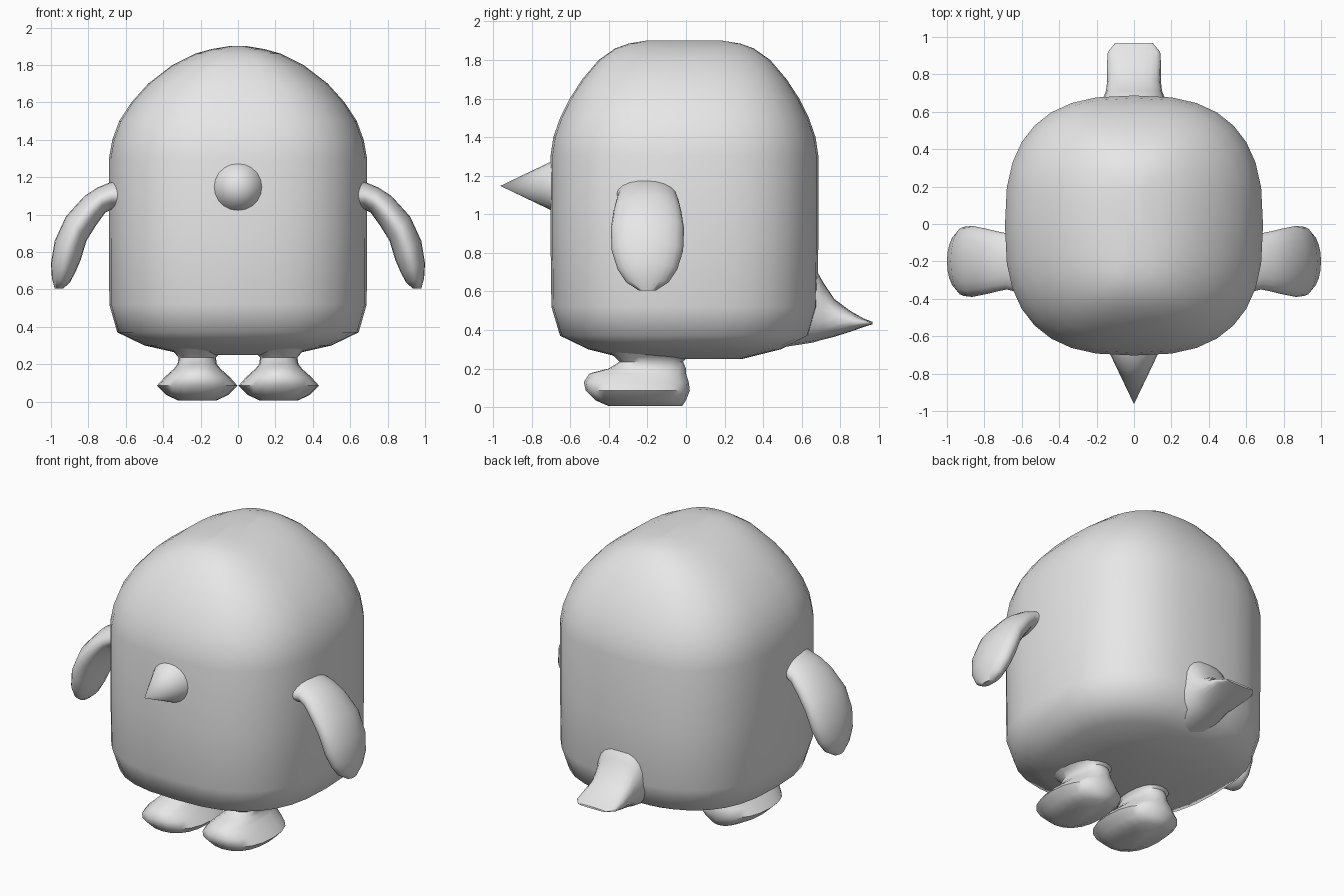
import bpy, bmesh
from math import sin, cos, pi, copysign
from mathutils import Vector, Matrix

cube = bpy.data.objects.get("Cube")
if cube:
    bpy.data.objects.remove(cube, do_unlink=True)

grey = bpy.data.materials.new("plain_grey")
grey.use_nodes = True
grey.diffuse_color = (0.8, 0.8, 0.8, 1)
grey.node_tree.nodes["Principled BSDF"].inputs["Base Color"].default_value = (0.8, 0.8, 0.8, 1)


def finish(name, bm, angle):
    bmesh.ops.recalc_face_normals(bm, faces=bm.faces)
    mesh = bpy.data.meshes.new(name)
    bm.to_mesh(mesh)
    bm.free()
    obj = bpy.data.objects.new(name, mesh)
    obj.data.materials.append(grey)
    bpy.context.collection.objects.link(obj)
    bpy.ops.object.select_all(action="DESELECT")
    obj.select_set(True)
    bpy.context.view_layer.objects.active = obj
    bpy.ops.object.shade_smooth_by_angle(angle=angle)
    return obj


def loft(name, rings, sides=24, power=2.0):
    """Skin rounded rings, each given as (centre, half axis u, half axis v)."""
    bm = bmesh.new()
    loops = []
    for centre, u, v in rings:
        loop = []
        for i in range(sides):
            a = 2 * pi * i / sides
            c, s = cos(a), sin(a)
            cu = copysign(abs(c) ** (2 / power), c)
            sv = copysign(abs(s) ** (2 / power), s)
            loop.append(bm.verts.new(Vector(centre) + Vector(u) * cu + Vector(v) * sv))
        loops.append(loop)
    for low, high in zip(loops, loops[1:]):
        for i in range(sides):
            j = (i + 1) % sides
            bm.faces.new((low[i], low[j], high[j], high[i]))
    bm.faces.new(loops[0])
    bm.faces.new(loops[-1])
    return finish(name, bm, pi / 3)


# Body: height, half width, half depth
body = [(0.25, 0.28, 0.30), (0.30, 0.50, 0.50), (0.37, 0.645, 0.645),
        (0.52, 0.688, 0.69), (0.90, 0.69, 0.695), (1.30, 0.69, 0.695),
        (1.40, 0.672, 0.68), (1.50, 0.635, 0.645), (1.60, 0.57, 0.595),
        (1.70, 0.48, 0.53), (1.80, 0.35, 0.445), (1.86, 0.23, 0.36),
        (1.885, 0.14, 0.29), (1.90, 0.05, 0.2)]
loft("body", [((0, -0.008, z), (w, 0, 0), (0, d, 0)) for z, w, d in body],
     sides=32, power=2.65)

# Beak: a cone pointing forward
bm = bmesh.new()
bmesh.ops.create_cone(bm, cap_ends=True, segments=20, radius1=0.134, radius2=0.0,
                      depth=0.28, matrix=Matrix.Translation((0, -0.823, 1.147))
                      @ Matrix.Rotation(pi / 2, 4, "X"))
finish("beak", bm, pi / 4)

# Tail: wedge running backward, given as depth, underside, top, half width
tail = [(0.50, 0.31, 0.82, 0.20), (0.66, 0.335, 0.74, 0.17), (0.71, 0.35, 0.65, 0.15),
        (0.77, 0.365, 0.56, 0.143), (0.85, 0.39, 0.50, 0.145),
        (0.92, 0.415, 0.46, 0.14), (0.968, 0.43, 0.442, 0.10)]
loft("tail", [((0, y, (a + b) / 2), (w, 0, 0), (0, 0, (b - a) / 2)) for y, a, b, w in tail],
     sides=20, power=2.4)

# Wing: outer edge x, z, inner edge x, z, half breadth
wing = [(0.60, 1.20, 0.60, 1.02, 0.17), (0.69, 1.17, 0.67, 1.03, 0.15),
        (0.75, 1.145, 0.71, 1.01, 0.16), (0.82, 1.10, 0.76, 0.94, 0.175),
        (0.92, 0.99, 0.81, 0.86, 0.19), (0.98, 0.86, 0.84, 0.76, 0.185),
        (1.00, 0.74, 0.87, 0.69, 0.155), (0.995, 0.66, 0.90, 0.635, 0.11),
        (0.98, 0.605, 0.935, 0.605, 0.045)]

# Foot with ankle: height, centre y, half width, half length
foot = [(0.005, -0.21, 0.10, 0.19), (0.035, -0.235, 0.165, 0.235),
        (0.085, -0.25, 0.215, 0.27), (0.13, -0.258, 0.175, 0.272),
        (0.175, -0.25, 0.125, 0.25), (0.20, -0.20, 0.105, 0.20),
        (0.235, -0.18, 0.10, 0.165), (0.26, -0.18, 0.12, 0.19),
        (0.30, -0.18, 0.16, 0.24)]

for side, sign in (("left", 1), ("right", -1)):
    loft(side + "_wing",
         [((sign * (xo + xi) / 2, -0.2, (zo + zi) / 2),
           (sign * (xo - xi) / 2, 0, (zo - zi) / 2), (0, b, 0))
          for xo, zo, xi, zi, b in wing], sides=20)
    loft(side + "_foot",
         [((sign * 0.218, y, z), (w, 0, 0), (0, d, 0)) for z, y, w, d in foot],
         sides=20, power=2.3)
